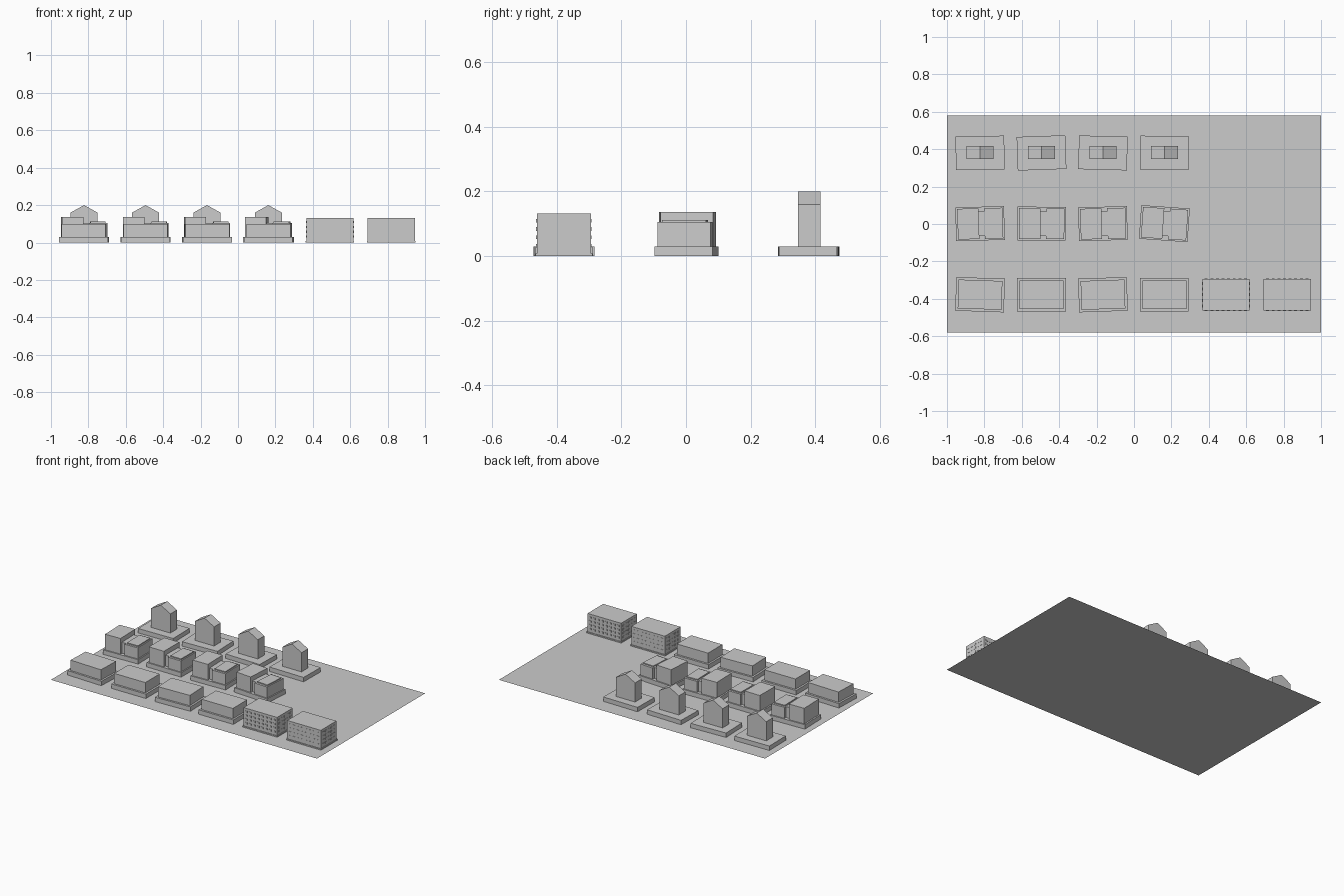
import bpy
from math import radians, cos, sin
from mathutils import Matrix, Vector

cube = bpy.data.objects.get("Cube")
if cube:
    bpy.data.objects.remove(cube, do_unlink=True)

grey = bpy.data.materials.new("plain_grey")
grey.use_nodes = True
grey.diffuse_color = (0.6, 0.6, 0.6, 1)
grey.node_tree.nodes["Principled BSDF"].inputs["Base Color"].default_value = (0.6, 0.6, 0.6, 1)


def add_prism(parts, profile, y0, y1):
    """Append an x-z profile extruded along y to a (verts, faces) pair."""
    verts, faces = parts
    base, n = len(verts), len(profile)
    verts += [(x, y, z) for y in (y0, y1) for x, z in profile]
    faces.append([base + i for i in range(n)])
    faces.append([base + n + i for i in reversed(range(n))])
    for i in range(n):
        j = (i + 1) % n
        faces.append([base + j, base + i, base + n + i, base + n + j])


def add_box(parts, x0, x1, y0, y1, z0, z1):
    add_prism(parts, [(x0, z0), (x1, z0), (x1, z1), (x0, z1)], y0, y1)


def make(name, parts, at, turn=0):
    mesh = bpy.data.meshes.new(name)
    mesh.from_pydata(parts[0], [], parts[1])
    mesh.materials.append(grey)
    obj = bpy.data.objects.new(name, mesh)
    obj.location = (at[0], at[1], 0)
    obj.rotation_euler.z = radians(turn)
    bpy.context.collection.objects.link(obj)
    return obj


def box(name, at, turn, *bounds):
    parts = ([], [])
    add_box(parts, *bounds)
    return make(name, parts, at, turn)


def plot(at, turn):
    box("plot", at, turn, -0.13, 0.13, -0.09, 0.09, 0, 0.03)


columns = [-0.823 + 0.3285 * i for i in range(6)]
front_y, middle_y, back_y = -0.378, 0.0, 0.38

# Ground sheet
make("ground", ([(-1, -0.58, 0), (1, -0.58, 0), (1, 0.58, 0), (-1, 0.58, 0)], [[0, 1, 2, 3]]), (0, 0))

# Back row: gabled houses on plots
for x, turn in zip(columns, (1, 2, -1.5, -1)):
    plot((x, back_y), turn)
    house = ([], [])
    add_prism(house, [(-0.072, 0.03), (0.072, 0.03), (0.072, 0.16), (0, 0.2), (-0.072, 0.16)], -0.035, 0.035)
    make("gabled_house", house, (x, back_y + 0.002))

# Middle row: tall block linked to a lower block with a raised roof slab
for x, turn in zip(columns, (1.5, -0.5, 1.5, -4)):
    at = (x, middle_y + 0.002)
    plot(at, turn)
    box("tall_block", at, turn, -0.12, -0.006, -0.082, 0.082, 0.03, 0.136)
    box("link_block", at, turn, -0.006, 0.025, -0.066, 0.066, 0.03, 0.104)
    box("low_block", at, turn, 0.025, 0.122, -0.082, 0.082, 0.03, 0.105)
    box("roof_slab", at, turn, 0.033, 0.114, -0.068, 0.068, 0.105, 0.112)

# Front row: long low blocks
for x, turn in zip(columns, (-2, 0, 2, 0)):
    plot((x, front_y), turn)
    box("long_block", (x, front_y), turn, -0.117, 0.117, -0.077, 0.077, 0.03, 0.1)

# Front row, right end: larger blocks with rows of window plates
half_x, half_y, relief = 0.126, 0.084, 0.002
for x in columns[4:]:
    at = (x, front_y)
    box("thin_base", at, 0, -0.13, 0.13, -0.088, 0.088, 0, 0.008)
    box("office_block", at, 0, -half_x, half_x, -half_y, half_y, 0.008, 0.132)
    windows = ([], [])
    for row in range(4):
        z0 = 0.026 + 0.026 * row
        z1 = z0 + 0.011
        for side in (-1, 1):
            for i in range(8):
                c = -0.105 + 0.03 * i
                add_box(windows, c - 0.008, c + 0.008, *sorted((side * half_y, side * (half_y + relief))), z0, z1)
            for i in range(5):
                c = -0.06 + 0.03 * i
                add_box(windows, *sorted((side * half_x, side * (half_x + relief))), c - 0.008, c + 0.008, z0, z1)
    make("window_plates", windows, at)
